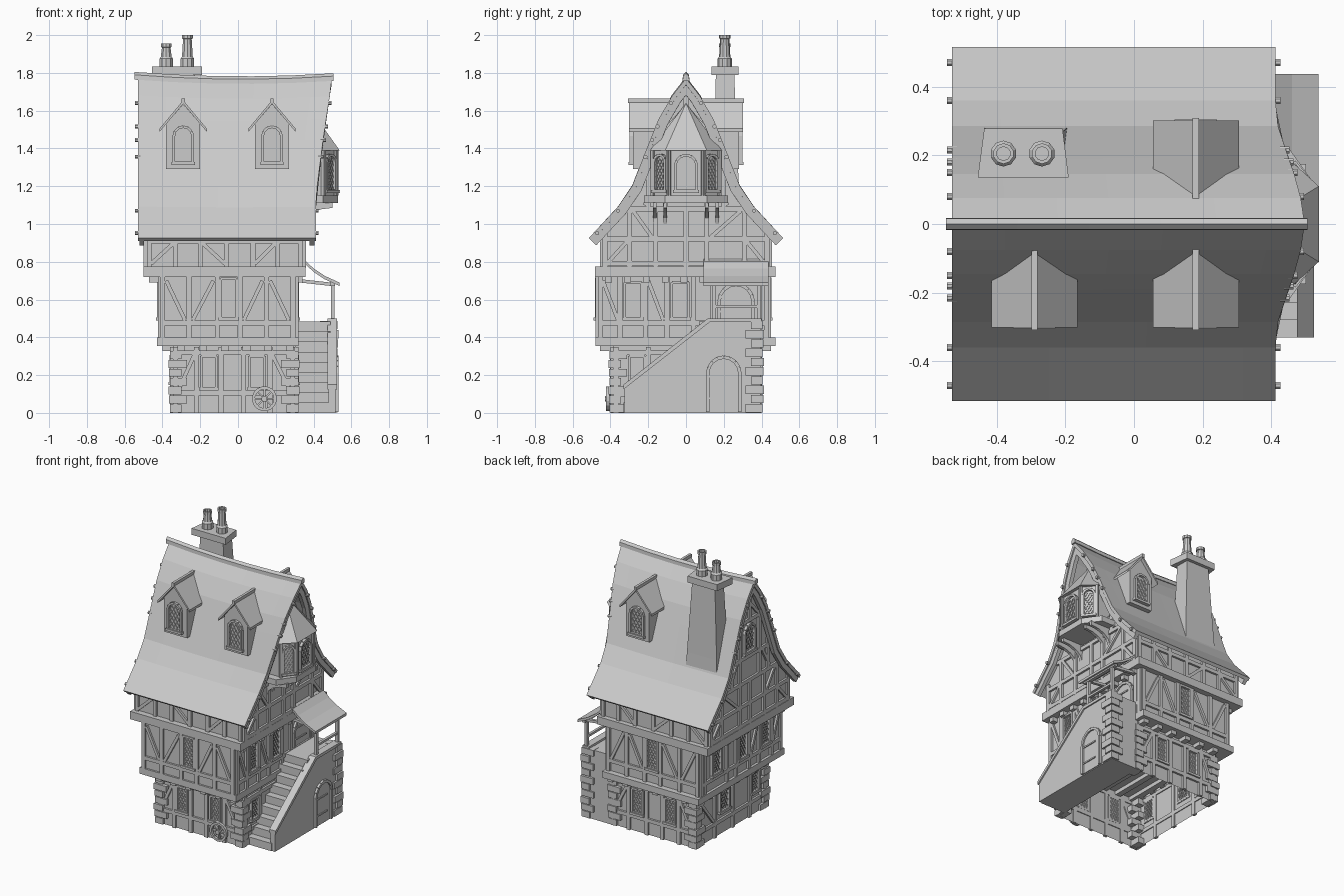
import bpy, bmesh, math
from mathutils import Vector

if "Cube" in bpy.data.objects:
    bpy.data.objects.remove(bpy.data.objects["Cube"])

def obj(name, bm):
    bmesh.ops.recalc_face_normals(bm, faces=bm.faces)
    me = bpy.data.meshes.new(name)
    bm.to_mesh(me); bm.free()
    o = bpy.data.objects.new(name, me)
    bpy.context.collection.objects.link(o)
    return o

def loft(bm, rings, caps=True):
    vs = [[bm.verts.new(p) for p in r] for r in rings]
    n = len(vs[0])
    for a, b in zip(vs, vs[1:]):
        for i in range(n):
            bm.faces.new((a[i], a[(i+1) % n], b[(i+1) % n], b[i]))
    if caps:
        bm.faces.new(vs[0]); bm.faces.new(vs[-1][::-1])

def prism(bm, pts, f, d0, d1, caps=True):
    loft(bm, [[f(u, v, d) for u, v in pts] for d in (d0, d1)], caps)

def rect(bm, f, u0, u1, v0, v1, d0, d1, caps=True):
    prism(bm, [(u0, v0), (u1, v0), (u1, v1), (u0, v1)], f, d0, d1, caps)

def beam(bm, f, u0, v0, u1, v1, w=.026, d=.014):
    p = Vector((v0-v1, u1-u0)).normalized() * w/2
    prism(bm, [(u0+p.x, v0+p.y), (u1+p.x, v1+p.y), (u1-p.x, v1-p.y), (u0-p.x, v0-p.y)], f, -.006, d)

def ngon(cu, cv, r, n=8):
    return [(cu + r*math.cos(math.tau*(i+.5)/n), cv + r*math.sin(math.tau*(i+.5)/n)) for i in range(n)]

# coordinate frames: (u, v, d) -> world
XZ = lambda u, v, d: (u, d, v)
YZ = lambda u, v, d: (d, u, v)
XY = lambda u, v, d: (u, v, d)
def face(side, pos):
    return {'front': lambda u, v, d: (u, pos-d, v), 'back': lambda u, v, d: (u, pos+d, v),
            'right': lambda u, v, d: (pos+d, u, v), 'left': lambda u, v, d: (pos-d, u, v)}[side]

def window(bm, f, u, v, w, h, arch=True):
    """Framed leaded window, bottom centre at (u, v)."""
    r = w/2
    pts = [(u-r, v), (u-r, v+h-(r if arch else 0))]
    if arch:
        pts += [(u-r*math.cos(a*math.pi/6), v+h-r+r*math.sin(a*math.pi/6)) for a in range(1, 6)]
    pts += [(u+r, v+h-(r if arch else 0)), (u+r, v)]
    for a, b in zip(pts, pts[1:]+pts[:1]):
        beam(bm, f, *a, *b, .014, .018)
    rect(bm, f, u-r-.012, u+r+.012, v-.012, v+.004, -.005, .024)
    H = h-(r*.5 if arch else 0)
    for k in range(-6, 7):                      # diamond leading
        for s in (1, -1):
            y0 = k*w*.42
            t0, t1 = max(0, -y0/(1.6*w)), min(1, (H-y0)/(1.6*w))
            if t1-t0 > .05:
                beam(bm, f, u+s*(t0-.5)*w, v+y0+1.6*w*t0, u+s*(t1-.5)*w, v+y0+1.6*w*t1, .004, .006)

def door(bm, f, u, v, w, h):
    r = w/2
    arc = [(u+r*math.cos(a*math.pi/8), v+h-r+r*math.sin(a*math.pi/8)) for a in range(9)]
    prism(bm, arc+[(u-r, v), (u+r, v)], f, -.005, .006)
    pts = [(u+r, v)]+arc+[(u-r, v)]
    for a, b in zip(pts, pts[1:]):
        beam(bm, f, *a, *b, .018, .016)
    for z in (.25, .65):
        beam(bm, f, u-r, v+h*z, u+r*.5, v+h*z, .01, .012)

wood, glass = bmesh.new(), bmesh.new()
def framing(f, v0, v1, posts, rails, braces, windows):
    for u in posts: beam(wood, f, u, v0, u, v1)
    for z in rails: beam(wood, f, posts[0], z, posts[-1], z)
    for b in braces: beam(wood, f, *b, .02)
    for w in windows: window(glass, f, *w)

# wall shells and jetty slabs
bm = bmesh.new()
rect(bm, XY, -.345, .305, -.385, .385, 0, .36, False)
obj('ground_walls', bm)
bm = bmesh.new(); rect(bm, XY, -.41, .305, -.465, .435, .36, .75); obj('first_floor_walls', bm)
bm = bmesh.new()
rect(bm, XY, -.428, .32, -.478, .475, .355, .4)
rect(bm, XY, -.5, .358, -.482, .475, .72, .775)
for i in range(6):
    x = -.3+i*.115
    rect(bm, XY, x-.02, x+.02, -.455, .45, .328, .36)
for i in range(9):
    y = -.41+i*.1
    rect(bm, XY, -.47, .342, y-.018, y+.018, .69, .725)
    if abs(y) < .36: rect(bm, XY, -.4, -.3, y-.02, y+.02, .328, .36)
obj('jetty_beams', bm)

# timber framing and windows
for s, p in (('front', -.385), ('back', .385)):
    framing(face(s, p), 0, .35, [-.33, -.22, -.09, .03, .17, .29], [.105, .32],
            [(-.32, .11, -.23, .31), (.28, .11, .18, .31)], [(-.155, .13, .08, .17, False), (.1, .13, .08, .17, False)])
for s, p in (('front', -.465), ('back', .435)):
    framing(face(s, p), .4, .73, [-.4, -.26, -.11, .01, .15, .292], [.475],
            [(-.38, .7, -.28, .49), (-.13, .7, -.24, .49), (.03, .49, .13, .7), (.17, .7, .27, .49)],
            [(-.05, .5, .085, .21, False)])
for s, p in (('front', -.44), ('back', .44)):
    framing(face(s, p), .77, .97, [-.47, -.33, -.2, -.06, .08, .21, .33], [.91],
            [(-.46, .79, -.34, .9), (-.07, .79, -.19, .9), (.09, .79, .2, .9)], [])
for s, p in (('left', -.345), ('right', .305)):
    framing(face(s, p), 0, .35, [-.37, -.2, -.02, .18, .37], [.1, .32], [(.2, .12, .35, .31)],
            [(-.26, .16, .08, .14, False)] + ([(.08, .16, .1, .14, False)] if s == 'left' else []))
for s, p in (('left', -.41), ('right', .305)):
    framing(face(s, p), .4, .73, [-.452, -.35, -.215, -.1, .04, .14, .39, .425], [.475],
            [(-.44, .7, -.36, .49), (-.2, .7, -.12, .49)],
            [(-.28, .5, .09, .19, False), (-.03, .5, .09, .19, False)] + ([(.26, .5, .1, .19, False)] if s == 'left' else []))

# swept roof profile
half = [(0, 1.765), (.075, 1.67), (.145, 1.55), (.19, 1.44), (.285, 1.2), (.36, 1.09), (.515, .925)]
prof = [Vector((-y, z)) for y, z in half[:0:-1]] + [Vector(p) for p in half]
def offset(t):
    out = []
    for i, p in enumerate(prof):
        d = (prof[min(i+1, len(prof)-1)]-prof[max(i-1, 0)]).normalized()
        out.append(p + Vector((d.y, -d.x))*t*(1.6 if p.x == 0 else 1))
    return out
def warp(t, y, z, xl=-.53):
    xr = .412+.085*min(1, max(0, (z-1.12)/.62))**1.2
    return (xl+(xr-xl)*t, y, z+(.075*(t-.55)**2-.008)*max(0, (z-.93)/.84))
def halfwidth(z):
    for (y0, z0), (y1, z1) in zip(half, half[1:]):
        if z1 <= z <= z0: return y0+(y1-y0)*(z0-z)/(z0-z1)
    return .44
def skin(name, a, b, ts):
    bm = bmesh.new()
    ring = offset(a)+offset(b)[::-1]
    loft(bm, [[warp(t, p.x, p.y) for p in ring] for t in ts])
    obj(name, bm)
skin('roof', 0, .022, [0, .15, .3, .45, .6, .75, .9, 1])
skin('barge_board_left', .018, .055, [.008, .035])
skin('barge_board_right', .018, .055, [.965, .992])
bm = bmesh.new()
loft(bm, [[warp(t, y, z, -.548) for y, z in ((-.018, 1.75), (-.016, 1.775), (0, 1.79), (.016, 1.775), (.018, 1.75))]
          for t in (0, .2, .4, .6, .8, 1.008)])
obj('ridge_beam', bm)
bm = bmesh.new()
for y in (.08, .15, .18, .215, .36, .47):       # purlin ends
    z = half[-1][1]
    z = max(k/500 for k in range(463, 882) if halfwidth(k/500) >= y)-.02
    for s in (1, -1):
        for t in (0, 1):
            x = warp(t, 0, z)[0]
            prism(bm, ngon(s*y, z, .011), YZ, x-.014, x+.014)
obj('purlin_ends', bm)

# upper storey with gables
bm = bmesh.new()
inner = [(p.x, p.y) for p in offset(.026) if abs(p.x) < .42]
prism(bm, [(-.44, .75), (-.44, .965)]+inner+[(.44, .965), (.44, .75)], YZ, -.485, .345)
obj('upper_storey', bm)
for s, p in (('left', -.485), ('right', .345)):
    f = face(s, p)
    framing(f, .77, .96, [-.428, .428], [.79, .92], [], [])
    framing(f, .77, 1.08, [-.3, -.16, 0, .11, .31], [], [(-.41, .8, -.31, .91), (.32, .91, .41, .8),
            (-.28, 1.07, -.18, .93), (.13, .93, .29, 1.07)], [])
    for z in (1.08, 1.25, 1.5):
        w = halfwidth(z)-.03
        beam(wood, f, -w, z, w, z)
    for q in (1, -1):
        beam(wood, f, q*.11, 1.08, q*.11, 1.5)
        beam(wood, f, q*.2, 1.08, q*.2, 1.3)
        beam(wood, f, q*.22, 1.1, q*.14, 1.24, .02)
        beam(wood, f, q*.1, 1.51, 0, 1.62, .02)
    beam(wood, f, 0, 1.5, 0, 1.68)
window(glass, face('left', -.485), 0, 1.28, .11, .19)

# oriel bay on the right gable
def bay(y, yf, x):
    return [(.34, -y), (.45, -y), (x, -yf), (x, yf), (.45, y), (.34, y)]
bm = bmesh.new()
prism(bm, bay(.172, .09, .515), XY, 1.15, 1.4)
prism(bm, bay(.222, .11, .53), XY, 1.11, 1.15)
obj('oriel_bay', bm)
bm = bmesh.new()
base = [bm.verts.new((x, y, 1.39)) for x, y in bay(.19, .11, .538)]
tip = bm.verts.new((.36, 0, 1.64))
for i in range(6): bm.faces.new((base[i], base[(i+1) % 6], tip))
bm.faces.new(base)
obj('oriel_roof', bm)
P = [Vector((x, y, 0)) for x, y in bay(.172, .09, .515)]
for a, b in ((1, 2), (2, 3), (3, 4)):
    t = (P[b]-P[a]).normalized(); m = (P[a]+P[b])/2; n = Vector((t.y, -t.x, 0))
    f = lambda u, v, d: m+t*u+n*d+Vector((0, 0, v))
    window(glass, f, 0, 1.175, .115 if a == 2 else .075, .19)
    for u in (-1, 1):
        e = u*(P[b]-P[a]).length/2
        beam(wood, f, e, 1.15, e, 1.39, .016)
bm = bmesh.new()
for y in (-.165, -.11, .11, .165):              # curved brackets
    arc = [(.5-.15*math.sin(a*math.pi/8), 1.0+.085*math.cos(a*math.pi/8)) for a in range(5)]
    prism(bm, [(.34, 1.115), (.5, 1.115)]+arc, XZ, y-.01, y+.01)
obj('oriel_brackets', bm)

# dormers
walls, tops = bmesh.new(), bmesh.new()
for cx, s in ((-.29, -1), (.18, -1), (.18, 1)):
    prism(walls, [(cx-.09, 1.29), (cx+.09, 1.29), (cx+.09, 1.53), (cx, 1.635), (cx-.09, 1.53)], XZ, s*.13, s*.28)
    prism(tops, [(cx-.125, 1.505), (cx, 1.655), (cx+.125, 1.505), (cx+.125, 1.488), (cx, 1.636), (cx-.125, 1.488)],
          XZ, s*.05, s*.302)
    rect(tops, XZ, cx-.009, cx+.009, 1.64, 1.665, s*.07, s*.308)
    window(glass, face('front' if s < 0 else 'back', s*.28), cx, 1.325, .1, .19)
obj('dormer_walls', walls); obj('dormer_roofs', tops)
obj('timber_frame', wood)

# chimney and pots
bm = bmesh.new()
loft(bm, [[(-.315+sx*w, y0 if sy < 0 else y1, z) for sx, sy in ((-1, -1), (1, -1), (1, 1), (-1, 1))]
          for w, y0, y1, z in ((.125, .14, .285, 1.12), (.115, .15, .275, 1.3), (.088, .158, .255, 1.8))])
prism(bm, [(-.455, .135), (-.19, .135), (-.208, .278), (-.436, .278)], XY, 1.79, 1.835)
obj('chimney', bm)
bm = bmesh.new()
for x, h in ((-.38, 1.955), (-.268, 2.0)):
    loft(bm, [[(u, v, z) for u, v in ngon(x, .205, r, 10)] for r, z in (
        (.038, 1.83), (.038, 1.875), (.03, 1.885), (.024, h-.02), (.03, h-.018), (.03, h), (.02, h), (.02, h-.1))])
obj('chimney_pots', bm)

# outside staircase
bm = bmesh.new()
pts, n = [(-.33, 0)], 9
for i in range(n):
    pts += [(-.33+i*.05, (i+1)*.485/n), (-.33+(i+1)*.05, (i+1)*.485/n)]
prism(bm, pts+[(.395, .485), (.395, 0)], YZ, .3, .49)
obj('stairs', bm)
bm = bmesh.new()
prism(bm, [(-.325, 0), (-.325, .13), (.12, .485), (.395, .485), (.395, 0)], YZ, .48, .515)
prism(bm, [(-.33, .125), (-.33, .15), (.115, .5), (.4, .5), (.4, .48), (.125, .48)], YZ, .474, .524)
door(bm, face('right', .515), .2, .005, .17, .29)
obj('stair_wall', bm)

# porch over the upper door
bm = bmesh.new()
crv = [(.345, .815), (.4, .765), (.46, .725), (.537, .69)]
prism(bm, crv+[(x, z-.018) for x, z in crv[::-1]], XZ, .092, .437)
obj('porch_roof', bm)
bm = bmesh.new()
for y in (.15, .385):
    rect(bm, XY, .492, .512, y-.01, y+.01, .49, .695)
    beam(bm, lambda u, v, d: (u, y+d, v), .32, .7, .5, .68, .018)
rect(bm, XY, .49, .514, .11, .42, .672, .692)
rect(bm, XY, .492, .51, .15, .385, .555, .57)
obj('porch_posts', bm)
bm = bmesh.new(); door(bm, face('right', .305), .265, .49, .18, .19); obj('upper_door', bm)
obj('windows', glass)

# stone quoins
bm = bmesh.new()
def quoins(x, y, sx, sy, top, n):
    h = top/n
    for i in range(n):
        a, b = (.075, .045) if i % 2 else (.045, .075)
        e = .016+.006*((i*7) % 3)/2
        rect(bm, XY, *sorted((x+sx*e, x-sx*a)), *sorted((y+sy*e, y-sy*b)), i*h+.003, (i+1)*h-.003)
for x, sx in ((-.345, -1), (.303, 1)):
    for y, sy in ((-.388, -1), (.385, 1)): quoins(x, y, sx, sy, .33, 7)
quoins(.51, .39, 1, 1, .49, 10)
obj('quoins', bm)

# cart wheel leaning on the front
bm = bmesh.new()
f = face('front', -.405)
a, b = ngon(.14, .075, .066, 16), ngon(.14, .075, .05, 16)
for i in range(16):
    j = (i+1) % 16
    prism(bm, [a[i], a[j], b[j], b[i]], f, 0, .018)
for i in range(8):
    c, s = math.cos(i*math.pi/4), math.sin(i*math.pi/4)
    beam(bm, f, .14, .075, .14+.052*c, .075+.052*s, .009, .012)
prism(bm, ngon(.14, .075, .016), f, -.01, .024)
obj('cart_wheel', bm)
